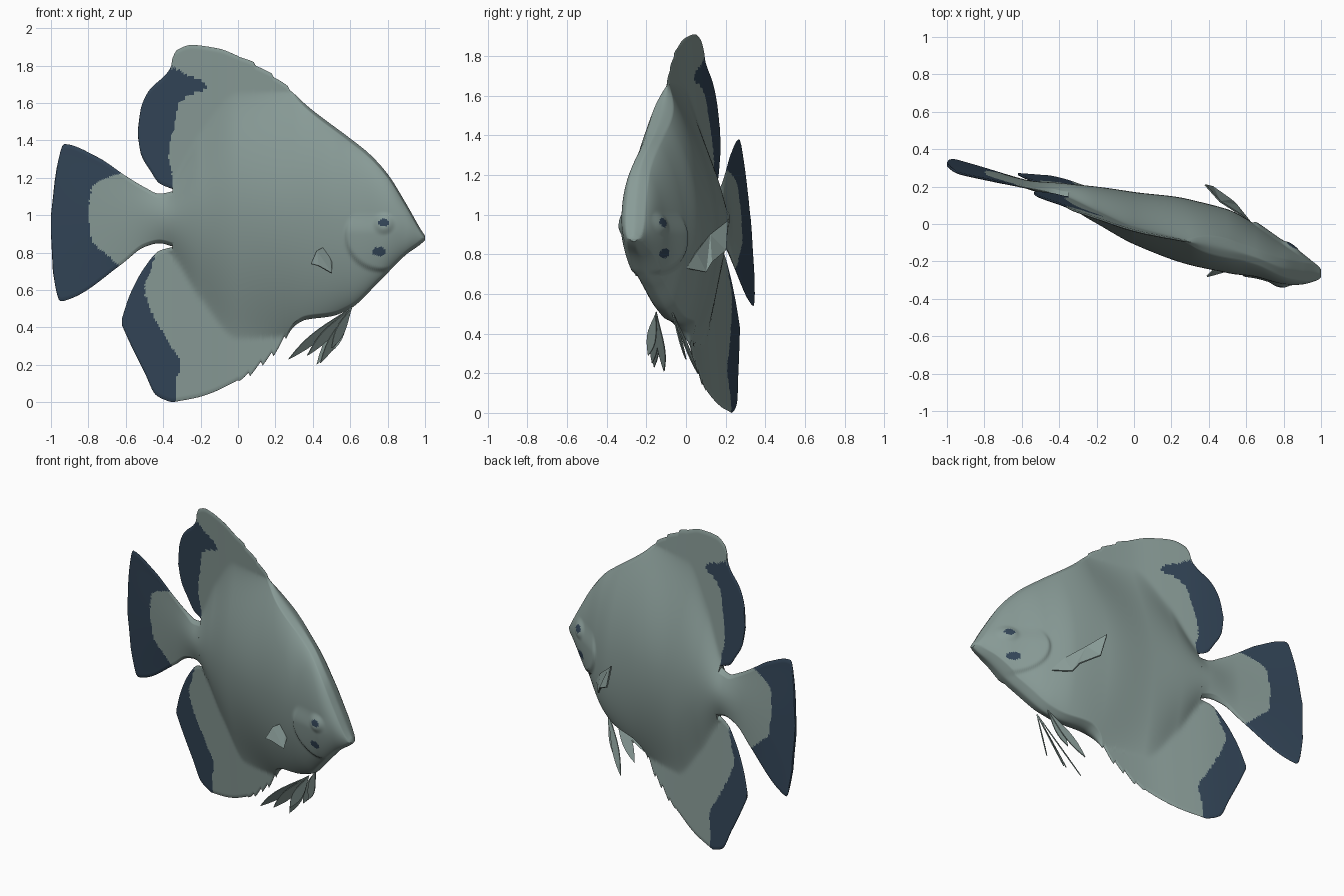
import bpy, bmesh, math, random
from mathutils import Vector

random.seed(4)
cube = bpy.data.objects.get("Cube")
if cube:
    bpy.data.objects.remove(cube, do_unlink=True)


def material(name, colour):
    m = bpy.data.materials.new(name)
    m.use_nodes = True
    m.diffuse_color = colour
    node = m.node_tree.nodes["Principled BSDF"]
    node.inputs["Base Color"].default_value = colour
    node.inputs["Roughness"].default_value = 0.7
    return m


SKIN = material("grey_green", (0.25, 0.33, 0.31, 1))
NAVY = material("dark_navy", (0.033, 0.06, 0.097, 1))


def curve(*pts):
    """Smooth interpolation through points without overshoot."""
    secant = [(b[1] - a[1]) / (b[0] - a[0]) for a, b in zip(pts, pts[1:])]
    slope = [secant[0]]
    for a, b in zip(secant, secant[1:]):
        slope.append(0 if a * b <= 0 else 2 * a * b / (a + b))
    slope.append(secant[-1])

    def value(x):
        x = min(max(x, pts[0][0]), pts[-1][0])
        i = 0
        while i < len(pts) - 2 and x > pts[i + 1][0]:
            i += 1
        (xa, ya), (xb, yb) = pts[i], pts[i + 1]
        w = xb - xa
        t = (x - xa) / w
        s = t * t * (3 - 2 * t)
        return (ya + (yb - ya) * s + w * t * (1 - t)
                * ((1 - t) * slope[i] - t * slope[i + 1]))
    return value


def step(a, b, x):
    t = min(max((x - a) / (b - a), 0), 1)
    return t * t * (3 - 2 * t)


# Side outlines
back = curve((-.35, 1.84), (-.33, 1.88), (-.25, 1.91), (-.1, 1.89), (0, 1.85), (.2, 1.73),
             (.4, 1.56), (.6, 1.41), (.7, 1.33), (.8, 1.22), (.9, 1.06), (.98, .92), (1, .89))
belly = curve((-.35, 0), (-.2, .03), (0, .12), (.1, .2), (.2, .29), (.28, .39), (.36, .44),
              (.5, .46), (.6, .5), (.75, .64), (.9, .79), (.97, .84), (1, .865))
dorsal_top = curve((-.535, 1.46), (-.52, 1.57), (-.48, 1.66), (-.36, 1.79), (-.35, 1.84))
dorsal_low = curve((-.535, 1.42), (-.52, 1.33), (-.47, 1.24), (-.42, 1.17), (-.35, 1.14))
anal_top = curve((-.62, .45), (-.58, .57), (-.5, .72), (-.42, .81), (-.35, .83))
anal_low = curve((-.62, .41), (-.57, .3), (-.5, .16), (-.44, .04), (-.37, .005), (-.35, 0))
tail_top = curve((-1, 1), (-.97, 1.25), (-.93, 1.38), (-.75, 1.31), (-.6, 1.21),
                 (-.5, 1.15), (-.42, 1.115), (-.34, 1.13))
tail_low = curve((-1, .9), (-.99, .7), (-.95, .54), (-.88, .56), (-.62, .74),
                 (-.5, .83), (-.42, .85), (-.34, .83))

# Bend of the swimming body, flesh thickness and extent of the flesh
spine = curve((-1, .32), (-.6, .22), (-.4, .17), (-.2, .105), (0, .035), (.3, -.04),
              (.5, -.09), (.65, -.143), (.8, -.213), (.9, -.245), (1, -.27))
girth = curve((-1, .003), (-.6, .012), (-.4, .045), (-.2, .09), (0, .13), (.3, .165),
              (.5, .16), (.65, .13), (.8, .1), (.9, .073), (.97, .04), (1, .02))
flesh_top = curve((-1, 1.4), (-.6, 1.21), (-.4, 1.15), (-.2, 1.45), (0, 1.66),
                  (.3, 1.66), (.6, 1.42), (.8, 1.23), (.9, 1.07), (1, .9))
flesh_low = curve((-1, .5), (-.6, .74), (-.4, .81), (-.2, .55), (0, .34),
                  (.3, .36), (.6, .49), (.75, .63), (.9, .78), (1, .855))

# Front limit of the dark margin on the fins, by height
fin_margin = curve((0, -.33), (.1, -.33), (.2, -.31), (.3, -.36), (.42, -.43), (.5, -.47),
                   (.6, -.5), (.7, -.47), (.82, -.44), (1, -.6), (1.13, -.35), (1.2, -.35),
                   (1.3, -.37), (1.5, -.34), (1.6, -.31), (1.65, -.24), (1.68, -.17),
                   (1.72, -.2), (1.75, -.27), (1.79, -.36), (1.83, -.6))
tail_margin = curve((.7, -.6), (.77, -.68), (.87, -.78), (1, -.8), (1.15, -.78),
                    (1.2, -.7), (1.23, -.6))
EYE_SPOTS = [(.78, .96, .027, .023), (.755, .805, .036, .025)]
LEFT_SHIFT = .065  # the bend carries the left side of the face forward


def half_width(x, z, shift):
    top, low = flesh_top(x), flesh_low(x)
    u = (2 * z - top - low) / (top - low)
    power = (1.6 - 1.05 * step(-.1, .75, x)) * (1 if u > 0 else .8)
    t = girth(x) * max(0, 1 - u * u) ** power + .006
    # Gill cover ridge and bulging eye
    x -= shift
    r = math.hypot((x - .77) / .2, (z - .89) / .19)
    t += .016 * (1 - step(.9, 1.03, r)) * (1 - step(.9, 1.02, z)) * (1 - step(.76, .9, x))
    t += .013 * (1 - step(.3, 1, math.hypot(x - .78, z - .955) / .065))
    return t


def centre_y(x, z):
    return spine(x) - .08 * (z - .95)


def finish(ob):
    for o in bpy.context.selected_objects:
        o.select_set(False)
    bpy.context.view_layer.objects.active = ob
    ob.select_set(True)
    bpy.ops.object.shade_smooth_by_angle(angle=math.radians(40))


def add_object(name, bm):
    bmesh.ops.recalc_face_normals(bm, faces=bm.faces)
    mesh = bpy.data.meshes.new(name)
    bm.to_mesh(mesh)
    bm.free()
    mesh.materials.append(SKIN)
    mesh.materials.append(NAVY)
    ob = bpy.data.objects.new(name, mesh)
    bpy.context.collection.objects.link(ob)
    return ob


def is_spot(c):
    x = c.x - (LEFT_SHIFT if c.y > centre_y(c.x, c.z) else 0)
    return any(math.hypot((x - a) / w, (c.z - b) / h) < 1 for a, b, w, h in EYE_SPOTS)


def slab(name, x0, x1, low, top, columns, margin, rows=110):
    """Closed two-sided shell between a lower and an upper outline."""
    bm = bmesh.new()
    front, rear = [], []
    for i in range(columns + 1):
        x = x0 + (x1 - x0) * i / columns
        a, b = low(x), top(x)
        f, r = [], []
        for j in range(rows + 1):
            z = a + (b - a) * (.5 - .5 * math.cos(math.pi * j / rows))
            y = centre_y(x, z)
            rim = min(1, max(0, min(z - a, b - z)) / .02) ** .5
            f.append(bm.verts.new((x, y - rim * half_width(x, z, 0), z)))
            if 0 < j < rows:
                r.append(bm.verts.new((x, y + rim * half_width(x, z, LEFT_SHIFT), z)))
            else:
                f[-1].co.y = y
                r.append(f[-1])
        front.append(f)
        rear.append(r)

    def face(*verts):
        bm.faces.new(list(dict.fromkeys(verts)))

    for j in range(rows):
        for side in (front, rear):
            for p, q in zip(side, side[1:]):
                face(p[j], q[j], q[j + 1], p[j + 1])
        for i in (0, -1):
            face(front[i][j], front[i][j + 1], rear[i][j + 1], rear[i][j])
    # Dark fin margins and eye spots
    for f in bm.faces:
        c = f.calc_center_median()
        if is_spot(c) or c.x < margin(c.z) + random.uniform(-.004, .004):
            f.material_index = 1
    finish(add_object(name, bm))


# Ragged fin edges ahead of the lobes
def ragged_back(x):
    return back(x) + .015 * ((x * 11) % 1) * step(-.02, .05, x) * (1 - step(.25, .35, x))


def ragged_belly(x):
    return belly(x) - .035 * ((x * -16) % 1) * step(-.05, .1, x) * (1 - step(.24, .32, x))


slab("body", -.35, 1, ragged_belly, ragged_back, 140, fin_margin)
slab("dorsal_fin_lobe", -.535, -.35, dorsal_low, dorsal_top, 24, fin_margin, 70)
slab("anal_fin_lobe", -.62, -.35, anal_low, anal_top, 32, fin_margin, 80)
slab("tail_fin", -1, -.34, tail_low, tail_top, 66, tail_margin, 90)


def plate(name, pts, thickness=.008):
    bm = bmesh.new()
    bm.faces.new([bm.verts.new(p) for p in pts])
    bmesh.ops.triangulate(bm, faces=bm.faces)
    ob = add_object(name, bm)
    mod = ob.modifiers.new("thickness", "SOLIDIFY")
    mod.thickness = thickness
    mod.offset = 0


def blade(name, base, tip, width, n=8):
    """Leaf-shaped fin ray."""
    base, tip, width = Vector(base), Vector(tip), Vector(width)
    side = [(i / n, math.sin(math.pi * (i / n) ** 1.3)) for i in range(1, n)]
    pts = [base] + [base.lerp(tip, t) + width * s for t, s in side]
    pts += [tip] + [base.lerp(tip, t) - width * s for t, s in reversed(side)]
    plate(name, pts, .006)


# Pectoral fins
plate("left_pectoral_fin", [(.63, 0, .73), (.55, .1, .71), (.52, .13, .76), (.42, .2, .82),
                            (.38, .21, .97), (.46, .12, .9), (.57, .05, .81)])
plate("right_pectoral_fin", [(.48, -.2, .84), (.42, -.25, .81), (.39, -.28, .74),
                             (.43, -.27, .73), (.5, -.25, .69), (.5, -.21, .77)])

# Pelvic fins, each a fan of blades
for k, tip in enumerate([(.27, -.16, .23), (.37, -.17, .25), (.44, -.11, .21), (.5, -.19, .29)]):
    blade(f"right_pelvic_blade_{k + 1}", (.61, -.15, .51), tip, (.018, .02, -.016))
for k, tip in enumerate([(.42, .06, .2), (.5, 0, .27)]):
    blade(f"left_pelvic_blade_{k + 1}", (.6, -.07, .51), tip, (.02, 0, -.02))
